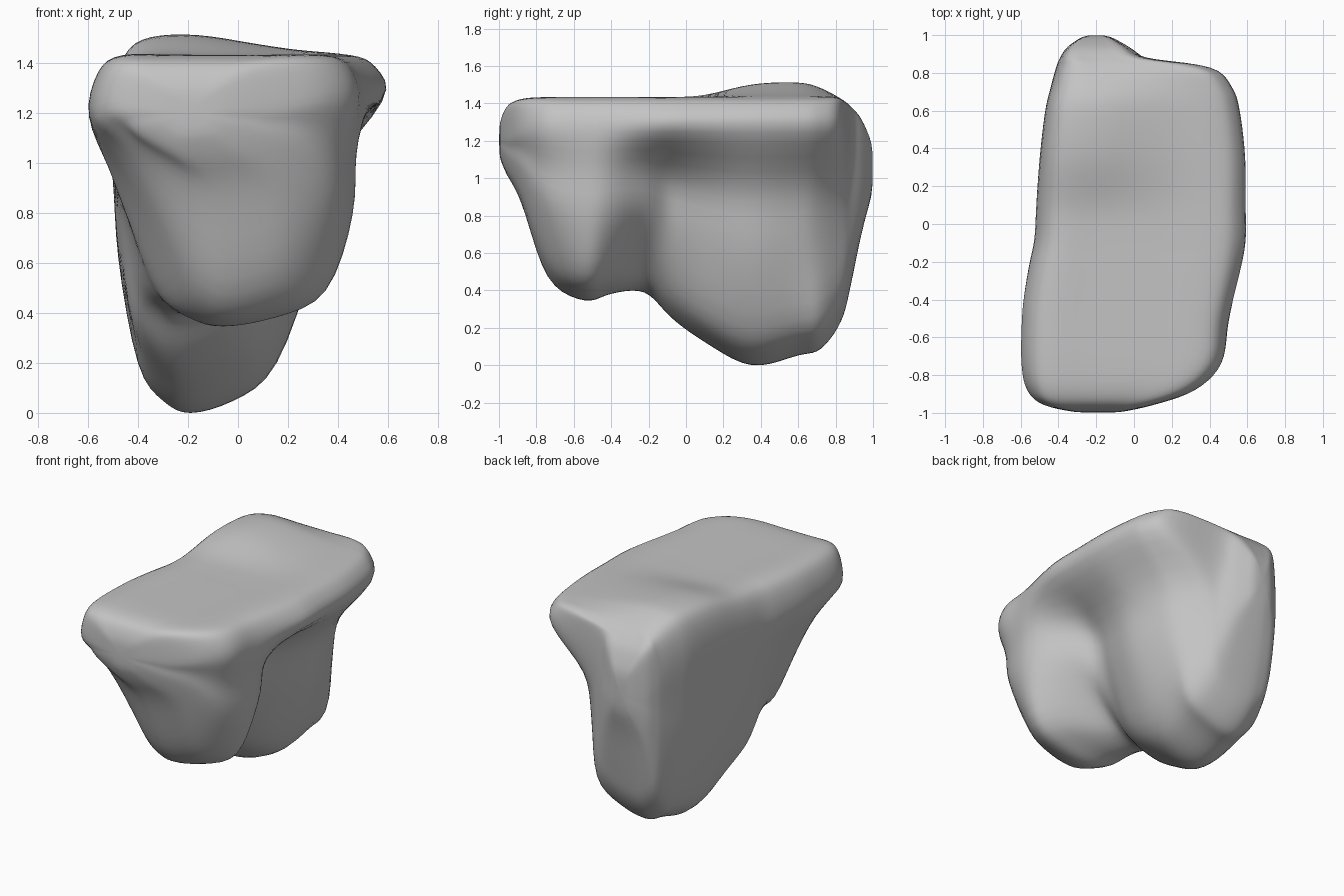
import bpy
import bmesh

default_cube = bpy.data.objects.get("Cube")
if default_cube:
    bpy.data.objects.remove(default_cube, do_unlink=True)

# Cross-sections from front to back, in hundredths of a unit:
# y, top, bottom, rim left/right, middle left/right, foot left/right
STATIONS = [
    (-100, 128, 112, -29, -9, -27, -10, -24, -13),
    (-96, 138, 102, -48, 10, -40, 7, -28, 0),
    (-88, 142, 87, -57, 33, -36, 26, -20, 17),
    (-74, 143, 46, -60, 47, -36, 39, -20, 23),
    (-54, 143, 34, -60, 50, -43, 46, -30, 36),
    (-40, 143, 38, -59, 53, -44, 44, -35, 28),
    (-22, 143, 39, -56, 57, -46, 31, -41, 2),
    (-8, 143, 25, -53, 59, -47, 20, -43, 4),
    (10, 144, 12, -52, 59, -48, 25, -41, 12),
    (35, 150, -1, -50, 59, -48, 31, -40, 15),
    (60, 151, 5, -47, 56, -46, 27, -40, 17),
    (72, 148, 8, -44, 52, -44, 21, -39, 17),
    (83, 142, 23, -41, 41, -41, 11, -37, 9),
    (88, 138, 42, -39, 6, -39, 5, -36, 3),
    (94, 131, 71, -35, -4, -35, -3, -33, -5),
    (100, 117, 93, -26, -14, -26, -14, -25, -15),
]
FLAT_TOP = 1.43
STEPS_ALONG, STEPS_AROUND = 5, 4


def mix(a, b, t):
    return a + (b - a) * t


def spline(p, q, r, s, t):
    """Smooth curve from q to r, with p and s as outer neighbours."""
    slope_in, slope_out = (r - p) / 2, (s - q) / 2
    bend = 3 * (r - q) - 2 * slope_in - slope_out
    twist = 2 * (q - r) + slope_in + slope_out
    return q + t * (slope_in + t * (bend + t * twist))


def smooth_stations():
    """Fill in extra cross-sections between the given ones."""
    rows = [[value / 100 for value in row] for row in STATIONS]
    last = len(rows) - 1
    result = []
    for i in range(last):
        quad = rows[max(i - 1, 0)], rows[i], rows[i + 1], rows[min(i + 2, last)]
        for step in range(STEPS_ALONG):
            result.append([spline(*v, step / STEPS_ALONG) for v in zip(*quad)])
    return result + [rows[last]]


def section_ring(row):
    """Closed loop of points: across the top, down the left side, up the right."""
    y, top, bottom, rim_l, rim_r, mid_l, mid_r, foot_l, foot_r = row
    top_right = min(top, FLAT_TOP)
    middle = (rim_l + rim_r) / 2
    lowest_x = mix(foot_l, foot_r, 0.37)

    def side(rim, mid, foot, crown, rim_drop, overhang):
        rim_z = crown - min(rim_drop, 0.45 * (crown - bottom))
        return [
            (mix(middle, rim, 0.75), crown),
            (mix(middle, rim, 0.92), mix(crown, rim_z, 0.25)),
            (rim, rim_z),
            (mix(mid, rim, overhang), mix(bottom, rim_z, 0.76)),
            (mid, mix(bottom, rim_z, 0.5)),
            (foot, mix(bottom, rim_z, 0.15)),
            (mix(foot, lowest_x, 0.5), mix(bottom, rim_z, 0.04)),
        ]

    left = side(rim_l, mid_l, foot_l, mix(top, top_right, 0.1), 0.25, 0.5)
    right = side(rim_r, mid_r, foot_r, top_right, 0.18, 0.17)
    crown = [(mix(middle, rim_r, 0.35), mix(top_right, top, 0.25)),
             (middle, mix(top_right, top, 0.6)),
             (mix(middle, rim_l, 0.4), top)]
    loop = crown + left + [(lowest_x, bottom)] + right[::-1]
    count = len(loop)
    ring = []
    for i in range(count):
        quad = [loop[(i + k) % count] for k in (-1, 0, 1, 2)]
        for step in range(STEPS_AROUND):
            x, z = (spline(*v, step / STEPS_AROUND) for v in zip(*quad))
            ring.append((x, y, z))
    return ring


# Rock body, lofted through the cross-sections
bm = bmesh.new()
rings = [[bm.verts.new(p) for p in section_ring(row)] for row in smooth_stations()]
for ring, following in zip(rings, rings[1:]):
    for i in range(len(ring)):
        j = (i + 1) % len(ring)
        bm.faces.new((ring[i], ring[j], following[j], following[i]))

# Rounded caps at the front and back
for ring in (rings[0], rings[-1]):
    bmesh.ops.poke(bm, faces=[bm.faces.new(ring)])
bmesh.ops.recalc_face_normals(bm, faces=bm.faces)
for _ in range(4):
    bmesh.ops.smooth_vert(bm, verts=bm.verts, factor=0.5,
                          use_axis_x=True, use_axis_y=True, use_axis_z=True)

# Settle the rock on the ground
lowest = min(v.co.z for v in bm.verts)
bmesh.ops.translate(bm, verts=bm.verts, vec=(0, 0, -lowest))

mesh = bpy.data.meshes.new("rock_body")
bm.to_mesh(mesh)
bm.free()
rock = bpy.data.objects.new("rock_body", mesh)
bpy.context.collection.objects.link(rock)

# Plain grey stone
stone = bpy.data.materials.new("grey_stone")
stone.use_nodes = True
colour = (0.55, 0.55, 0.55, 1)
stone.diffuse_color = colour
stone.node_tree.nodes["Principled BSDF"].inputs["Base Color"].default_value = colour
mesh.materials.append(stone)

bpy.context.view_layer.objects.active = rock
rock.select_set(True)
bpy.ops.object.shade_smooth_by_angle(angle=1.0)
